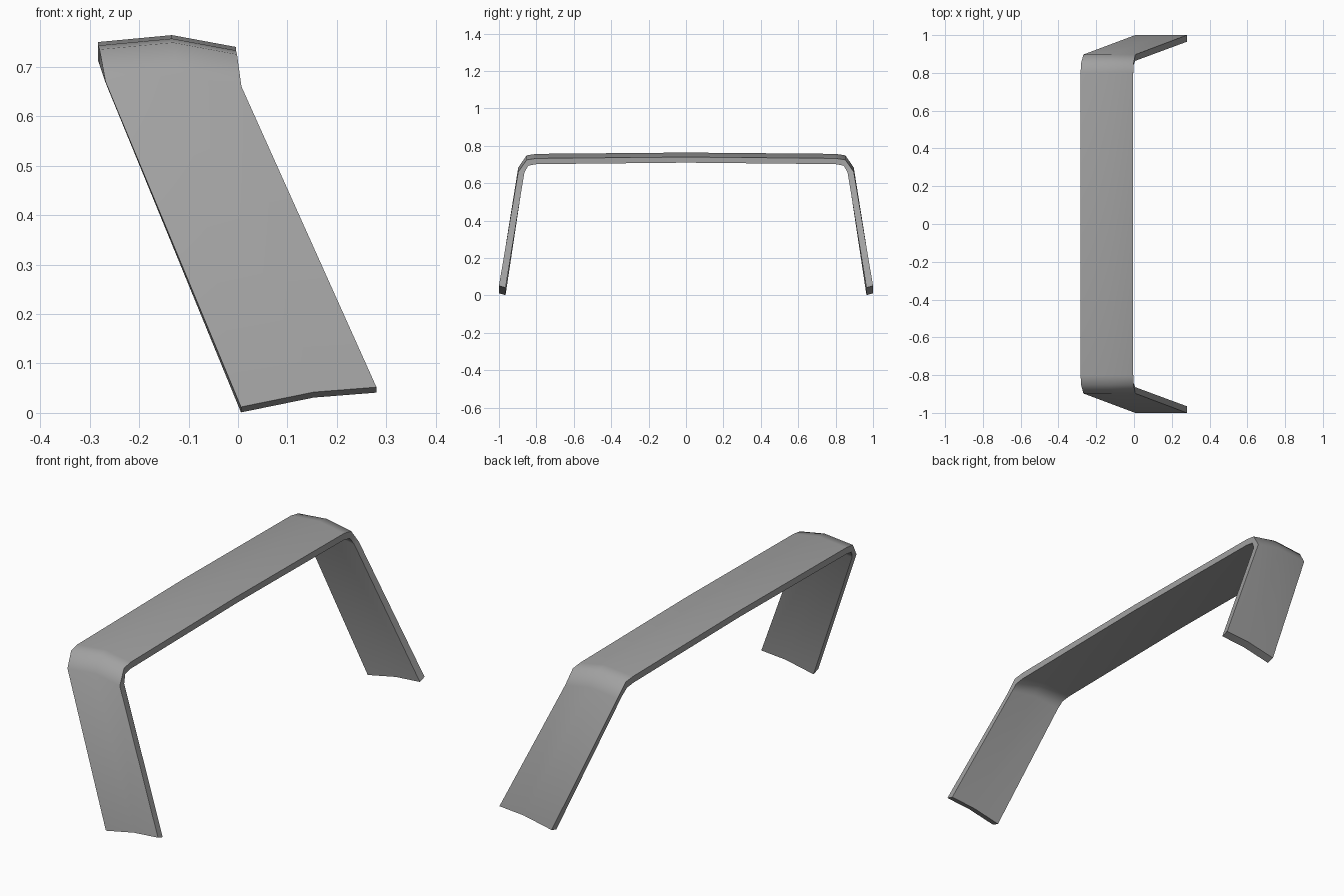
import bpy, bmesh, math

default = bpy.data.objects.get("Cube")
if default:
    bpy.data.objects.remove(default, do_unlink=True)

grey = bpy.data.materials.new("plain_grey")
grey.use_nodes = True
colour = (0.36, 0.36, 0.36, 1)
grey.diffuse_color = colour
grey.node_tree.nodes["Principled BSDF"].inputs["Base Color"].default_value = colour

# Stations from foot to centre: outer (y, z), inner (y, z), back x, front x
stations = [
    ((-1.0, 0.042), (-0.965, 0.031), 0.006, 0.28),
    ((-0.897, 0.684), (-0.864, 0.682), -0.268, 0.007),
    ((-0.852, 0.749), (-0.843, 0.718), -0.28, -0.002),
    ((-0.80, 0.757), (-0.80, 0.726), -0.283, -0.004),
    ((0.0, 0.764), (0.0, 0.734), -0.283, -0.004),
]
foot_camber = (-0.03, 0, 0.01)
top_camber = (-0.014, 0, -0.024)

# Half of the bent strap: a three-point cambered section swept over the stations
bm = bmesh.new()
rings = []
for i, (outer, inner, back, front) in enumerate(stations):
    camber = top_camber if i else foot_camber
    xs = (back, (back + front) / 2 + 0.01, front)
    top = [bm.verts.new((x, outer[0], outer[1] + c)) for x, c in zip(xs, camber)]
    under = [bm.verts.new((x, inner[0], inner[1] + c)) for x, c in zip(xs, camber)]
    rings.append(top + under[::-1])
for a, b in zip(rings, rings[1:]):
    for k in range(6):
        n = (k + 1) % 6
        bm.faces.new((a[k], a[n], b[n], b[k]))

# Foot end cap
foot = rings[0]
bm.faces.new((foot[0], foot[1], foot[4], foot[5]))
bm.faces.new((foot[1], foot[2], foot[3], foot[4]))

# Mirror onto the other leg
geom = bmesh.ops.duplicate(bm, geom=bm.verts[:] + bm.edges[:] + bm.faces[:])["geom"]
for v in geom:
    if isinstance(v, bmesh.types.BMVert):
        v.co.y = -v.co.y
bmesh.ops.remove_doubles(bm, verts=bm.verts[:], dist=0.0005)
bmesh.ops.recalc_face_normals(bm, faces=bm.faces[:])

mesh = bpy.data.meshes.new("bent_strap")
bm.to_mesh(mesh)
bm.free()
mesh.materials.append(grey)
strap = bpy.data.objects.new("bent_strap", mesh)
bpy.context.collection.objects.link(strap)

# Smooth the bends, keep the strap edges sharp
bpy.ops.object.select_all(action='DESELECT')
strap.select_set(True)
bpy.context.view_layer.objects.active = strap
bpy.ops.object.shade_smooth_by_angle(angle=math.radians(50))
